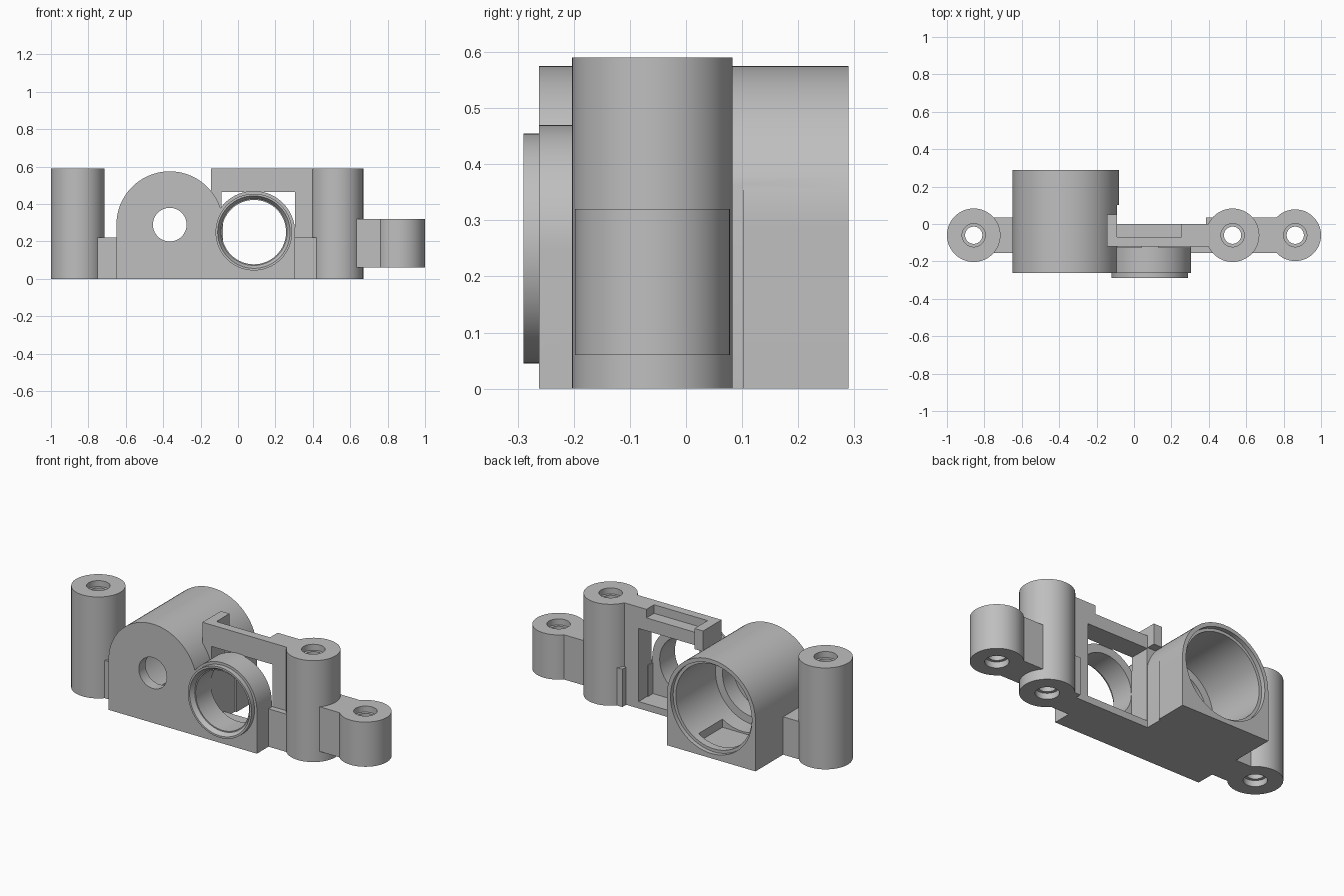
import bpy, bmesh, math
from mathutils import Matrix

cube = bpy.data.objects.get("Cube")
if cube:
    bpy.data.objects.remove(cube, do_unlink=True)

gray = bpy.data.materials.new("plain_gray")
gray.use_nodes = True
COLOR = (0.52, 0.52, 0.52, 1)
gray.diffuse_color = COLOR
gray.node_tree.nodes["Principled BSDF"].inputs["Base Color"].default_value = COLOR


def finish(name, bm):
    bmesh.ops.recalc_face_normals(bm, faces=bm.faces)
    mesh = bpy.data.meshes.new(name)
    bm.to_mesh(mesh)
    bm.free()
    mesh.materials.append(gray)
    obj = bpy.data.objects.new(name, mesh)
    bpy.context.collection.objects.link(obj)
    return obj


def box(name, x, y, z):
    bm = bmesh.new()
    size = [b - a for a, b in (x, y, z)]
    mid = [(a + b) / 2 for a, b in (x, y, z)]
    bmesh.ops.create_cube(bm, size=1, matrix=Matrix.Translation(mid) @ Matrix.Diagonal((*size, 1)))
    return finish(name, bm)


def rod(name, u, v, r, lo, hi, axis="Z", r_hi=None):
    """Cylinder or cone; (u, v) is (x, y) for a Z axis and (x, z) for a Y axis."""
    bm = bmesh.new()
    mid = (lo + hi) / 2
    if axis == "Z":
        m = Matrix.Translation((u, v, mid))
    else:
        m = Matrix.Translation((u, mid, v)) @ Matrix.Rotation(-math.pi / 2, 4, "X")
    bmesh.ops.create_cone(bm, cap_ends=True, segments=64, radius1=r,
                          radius2=r if r_hi is None else r_hi, depth=hi - lo, matrix=m)
    return finish(name, bm)


def arch(name, cx, cz, r, y0, y1):
    """Block standing on the ground with a half-round top."""
    bm = bmesh.new()
    pts = [(cx - r, 0), (cx + r, 0)]
    pts += [(cx + r * math.cos(math.pi * i / 40), cz + r * math.sin(math.pi * i / 40)) for i in range(41)]
    face = bm.faces.new([bm.verts.new((x, y0, z)) for x, z in pts])
    new = bmesh.ops.extrude_face_region(bm, geom=[face])["geom"]
    bmesh.ops.translate(bm, vec=(0, y1 - y0, 0), verts=[g for g in new if isinstance(g, bmesh.types.BMVert)])
    return finish(name, bm)


def combine(target, tools, operation):
    for tool in tools:
        mod = target.modifiers.new("boolean", "BOOLEAN")
        mod.operation, mod.solver, mod.object = operation, "EXACT", tool
        bpy.context.view_layer.objects.active = target
        bpy.ops.object.modifier_apply(modifier=mod.name)
        bpy.data.objects.remove(tool, do_unlink=True)


# Screw posts with a through hole and a wider seat at each end
def post(name, x, r, z0, z1):
    obj = rod(name, x, -0.06, r, z0, z1)
    combine(obj, [rod("hole", x, -0.06, 0.046, z0 - 0.1, z1 + 0.1),
                  rod("top_seat", x, -0.06, 0.062, z1 - 0.035, z1 + 0.1),
                  rod("bottom_seat", x, -0.06, 0.062, z0 - 0.1, z0 + 0.035)], "DIFFERENCE")
    return obj


parts = [post("left_end_post", -0.857, 0.143, 0, 0.59),
         post("tall_post", 0.527, 0.143, 0, 0.59),
         post("short_post", 0.862, 0.138, 0.06, 0.32)]

# Webs between the posts and the housing
parts += [box("left_end_web", (-0.76, -0.64), (-0.155, 0.035), (0, 0.22)),
          box("short_post_web", (0.63, 0.765), (-0.155, 0.035), (0.06, 0.32)),
          box("tall_post_web", (0.3, 0.43), (-0.155, -0.08), (0, 0.22)),
          box("tall_post_tab", (0.385, 0.43), (-0.06, 0.035), (0, 0.22))]

# Main housing: barrel, ring housing and back plate joined together
BX, BZ, LX, LZ = -0.365, 0.29, 0.085, 0.25
housing = arch("main_housing", BX, BZ, 0.285, -0.262, 0.29)
combine(housing, [box("side_step", (-0.09, 0), (-0.3, 0.102), (-0.1, 0.7))], "DIFFERENCE")
combine(housing, [arch("ring_housing", LX, LZ, 0.22, -0.262, -0.11),
                  box("back_plate", (-0.145, 0.42), (-0.12, 0), (0, 0.59)),
                  box("plate_tab", (-0.145, -0.09), (-0.05, 0.05), (0.47, 0.59)),
                  rod("front_ring", LX, LZ, 0.205, -0.29, -0.2, "Y")], "UNION")

# Barrel bore, window, ring opening and top slot
combine(housing, [rod("bore", BX, BZ, 0.245, -0.1, 0.4, "Y"),
                  rod("inner_bore", BX, BZ, 0.2, -0.2, 0.0, "Y"),
                  rod("rim_seat", BX, BZ, 0.262, 0.265, 0.4, "Y"),
                  rod("front_hole", BX, BZ, 0.09, -0.4, 0.0, "Y"),
                  box("bore_floor_recess", (BX - 0.13, BX + 0.13), (0.0, 0.22), (0.035, 0.2)),
                  box("window", (-0.088, 0.305), (-0.125, 0.1), (0.04, 0.465)),
                  rod("ring_hole", LX, LZ, 0.172, -0.4, 0.0, "Y"),
                  rod("ring_seat", LX, LZ, 0.2, -0.3, -0.265, "Y", 0.178),
                  box("top_slot", (-0.09, 0.255), (-0.07, 0.1), (0.54, 0.7))], "DIFFERENCE")
parts.append(housing)

# Smooth round faces, sharp corners
bpy.ops.object.select_all(action="DESELECT")
for obj in parts:
    obj.select_set(True)
bpy.context.view_layer.objects.active = housing
bpy.ops.object.shade_smooth_by_angle(angle=math.radians(30))
